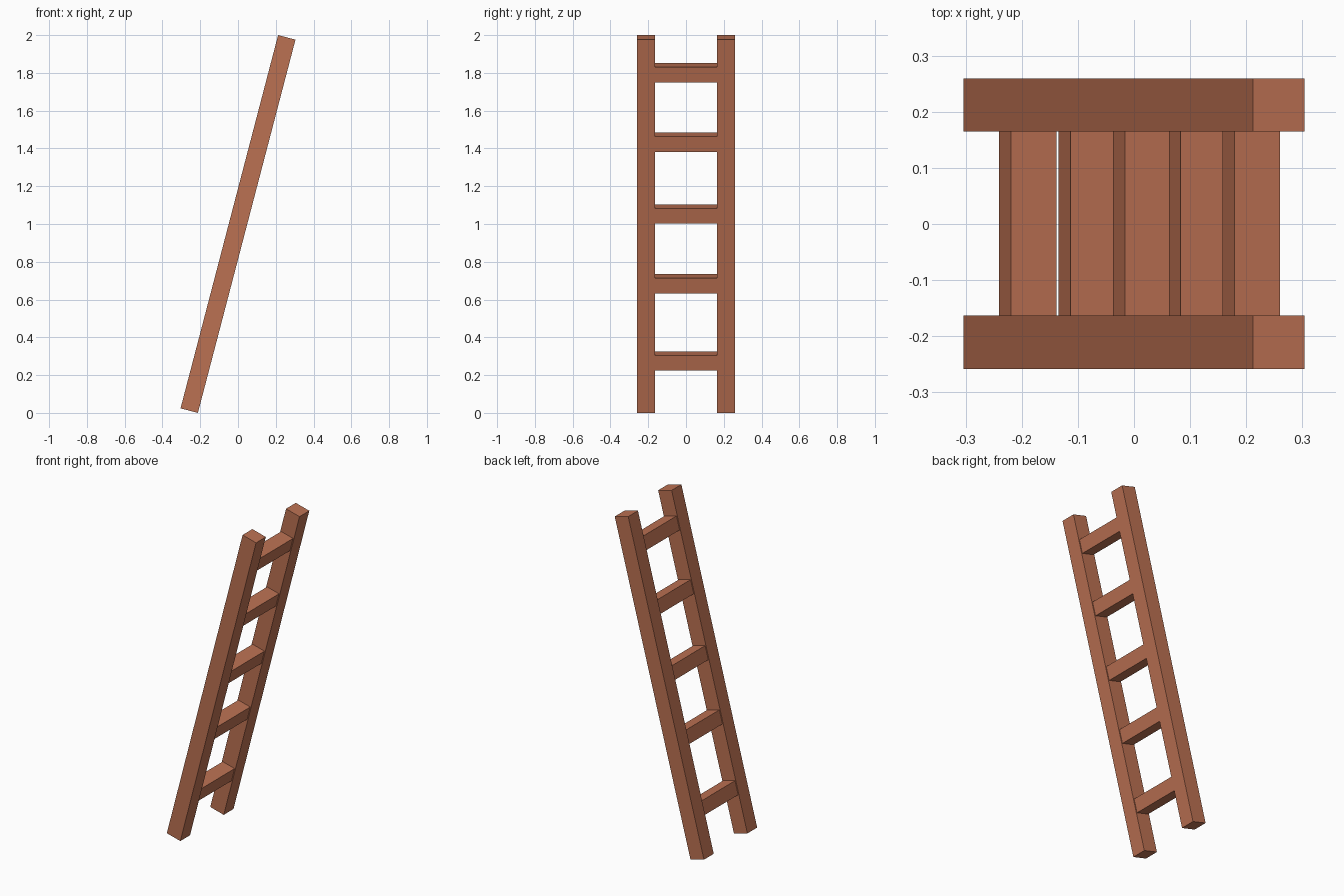
import bpy, math
from mathutils import Matrix

if "Cube" in bpy.data.objects:
    bpy.data.objects.remove(bpy.data.objects["Cube"])

LEAN = math.radians(14.65)
RAIL = 0.095          # rail thickness
RUNG = 0.084          # rung thickness
LENGTH = (2.0 - RAIL * math.sin(LEAN)) / math.cos(LEAN)

wood = bpy.data.materials.new("reddish_brown_wood")
wood.diffuse_color = (0.50, 0.165, 0.085, 1.0)
wood.use_nodes = True
wood.node_tree.nodes["Principled BSDF"].inputs["Base Color"].default_value = wood.diffuse_color


def leaning_box(name, size, along, y):
    """Box on the leaning centre line, 'along' units from its middle."""
    bpy.ops.mesh.primitive_cube_add(size=1)
    ob = bpy.context.object
    ob.name = name
    ob.data.transform(Matrix.Diagonal((*size, 1)))
    ob.rotation_euler = (0, LEAN, 0)
    ob.location = (along * math.sin(LEAN), y, 1 + along * math.cos(LEAN))
    ob.data.materials.append(wood)
    bpy.ops.object.shade_smooth_by_angle(angle=math.radians(30))
    return ob


# Two side rails
for side, y in (("front", -0.211), ("back", 0.212)):
    leaning_box(side + "_rail", (RAIL, RAIL, LENGTH), 0, y)

# Five rungs, slightly unevenly spaced, set into the rails
for i, z in enumerate((0.275, 0.683, 1.053, 1.433, 1.80)):
    leaning_box(f"rung_{i + 1}", (RUNG, 0.37, RUNG), (z - 1) / math.cos(LEAN), 0)
